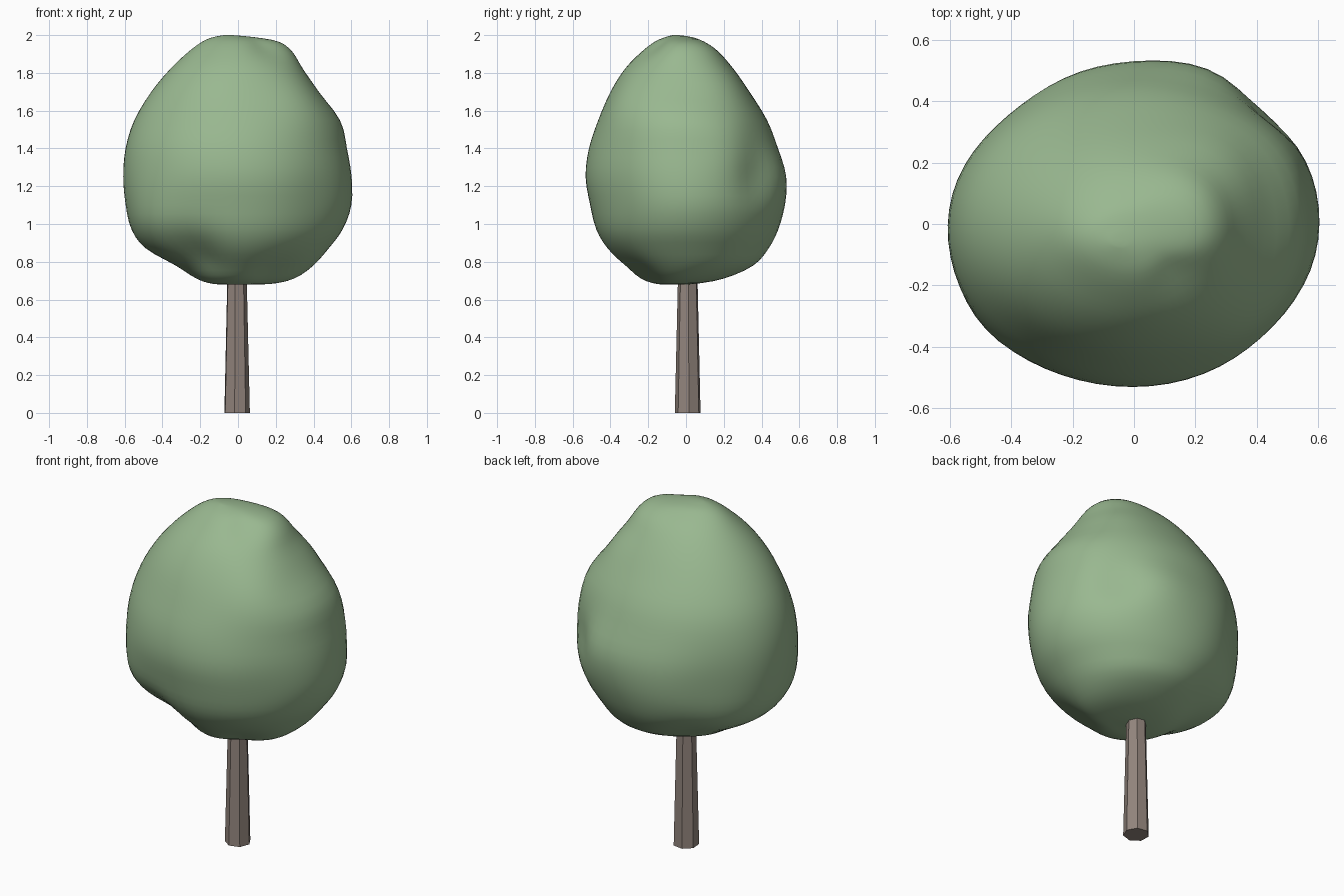
import bpy, bmesh, math
from mathutils import Vector

if "Cube" in bpy.data.objects:
    bpy.data.objects.remove(bpy.data.objects["Cube"])


def make_object(name, bm, color, smooth):
    bmesh.ops.recalc_face_normals(bm, faces=bm.faces)
    mesh = bpy.data.meshes.new(name)
    bm.to_mesh(mesh)
    bm.free()
    for p in mesh.polygons:
        p.use_smooth = smooth
    mat = bpy.data.materials.new(name + "_color")
    mat.diffuse_color = (*color, 1)
    mat.use_nodes = True
    mat.node_tree.nodes["Principled BSDF"].inputs["Base Color"].default_value = mat.diffuse_color
    mesh.materials.append(mat)
    obj = bpy.data.objects.new(name, mesh)
    bpy.context.collection.objects.link(obj)
    return obj


def loft(rings):
    bm = bmesh.new()
    loops = [[bm.verts.new(p) for p in ring] for ring in rings]
    n = len(loops[0])
    for a, b in zip(loops, loops[1:]):
        for i in range(n):
            j = (i + 1) % n
            bm.faces.new((a[i], a[j], b[j], b[i]))
    bm.faces.new(loops[0])
    bm.faces.new(loops[-1])
    return bm


def catmull(p0, p1, p2, p3, t):
    return [0.5 * (2 * b + (c - a) * t + (2 * a - 5 * b + 4 * c - d) * t * t
                   + (3 * b - a - 3 * c + d) * t ** 3)
            for a, b, c, d in zip(p0, p1, p2, p3)]


# Trunk: tapered seven-sided post, running up into the crown
def trunk_ring(z, r):
    return [(-0.007 + r * math.cos(a), 0.01 + r * math.sin(a), z)
            for a in (math.radians(4.1 + i * 360 / 7) for i in range(7))]


make_object("trunk", loft([trunk_ring(0, 0.07), trunk_ring(0.85, 0.05)]),
            (0.29, 0.235, 0.205), False)

# Crown: outline at each height (z, left, right, front, back)
outline = [
    (0.680, -0.03, 0.03, -0.09, -0.04),
    (0.682, -0.13, 0.18, -0.16, 0.04),
    (0.71, -0.22, 0.30, -0.25, 0.20),
    (0.78, -0.33, 0.40, -0.33, 0.36),
    (0.87, -0.49, 0.48, -0.42, 0.44),
    (0.97, -0.565, 0.555, -0.477, 0.49),
    (1.10, -0.597, 0.602, -0.508, 0.523),
    (1.25, -0.61, 0.602, -0.533, 0.525),
    (1.40, -0.597, 0.575, -0.515, 0.485),
    (1.55, -0.55, 0.54, -0.465, 0.43),
    (1.70, -0.46, 0.42, -0.40, 0.335),
    (1.82, -0.36, 0.335, -0.325, 0.25),
    (1.91, -0.265, 0.285, -0.24, 0.17),
    (1.965, -0.19, 0.215, -0.17, 0.09),
    (1.99, -0.13, 0.08, -0.11, 0.03),
    (2.0, -0.07, -0.03, -0.07, -0.04),
]

# Soft dents (negative) and bulges (positive): centre, width, depth
lumps = [
    ((-0.25, -0.38, 0.82), 0.15, -0.07),
    ((-0.44, -0.31, 1.04), 0.19, 0.035),
    ((0.42, 0.36, 1.24), 0.12, -0.03),
    ((0.50, 0.24, 1.42), 0.17, 0.025),
    ((0.22, 0.47, 1.26), 0.18, 0.025),
    ((-0.42, 0.36, 1.15), 0.25, -0.03),
    ((-0.25, 0.33, 0.80), 0.16, -0.035),
    ((0.28, 0.19, 1.74), 0.18, 0.045),
    ((0.15, 0.07, 1.94), 0.10, 0.03),
    ((0.15, -0.15, 1.93), 0.10, -0.045),
    ((0.30, -0.27, 1.66), 0.17, 0.03),
    ((0.20, -0.24, 0.71), 0.14, -0.06),
    ((0.42, -0.33, 1.15), 0.20, -0.015),
]


def crown_ring(z, left, right, front, back, n=64):
    cx, cy = (left + right) / 2, (front + back) / 2
    rx, ry = (right - left) / 2, (back - front) / 2
    ring = []
    for i in range(n):
        a = 2 * math.pi * i / n
        p = Vector((cx + rx * math.cos(a), cy + ry * math.sin(a), z))
        out = Vector((p.x, p.y, 0))
        if out.length > 0.001:
            out.normalize()
        push = sum(d * math.exp(-((p - Vector(c)).length / w) ** 2)
                   for c, w, d in lumps)
        ring.append(p + out * push)
    return ring


rings = []
for k in range(len(outline) - 1):
    quad = [outline[min(max(k + o, 0), len(outline) - 1)] for o in (-1, 0, 1, 2)]
    rings += [crown_ring(*catmull(*quad, s / 3)) for s in range(3)]
rings.append(crown_ring(*outline[-1]))
crown = make_object("crown", loft(rings), (0.32, 0.48, 0.28), True)
smooth = crown.modifiers.new("soften", 'SMOOTH')
smooth.factor = 0.5
smooth.iterations = 2
